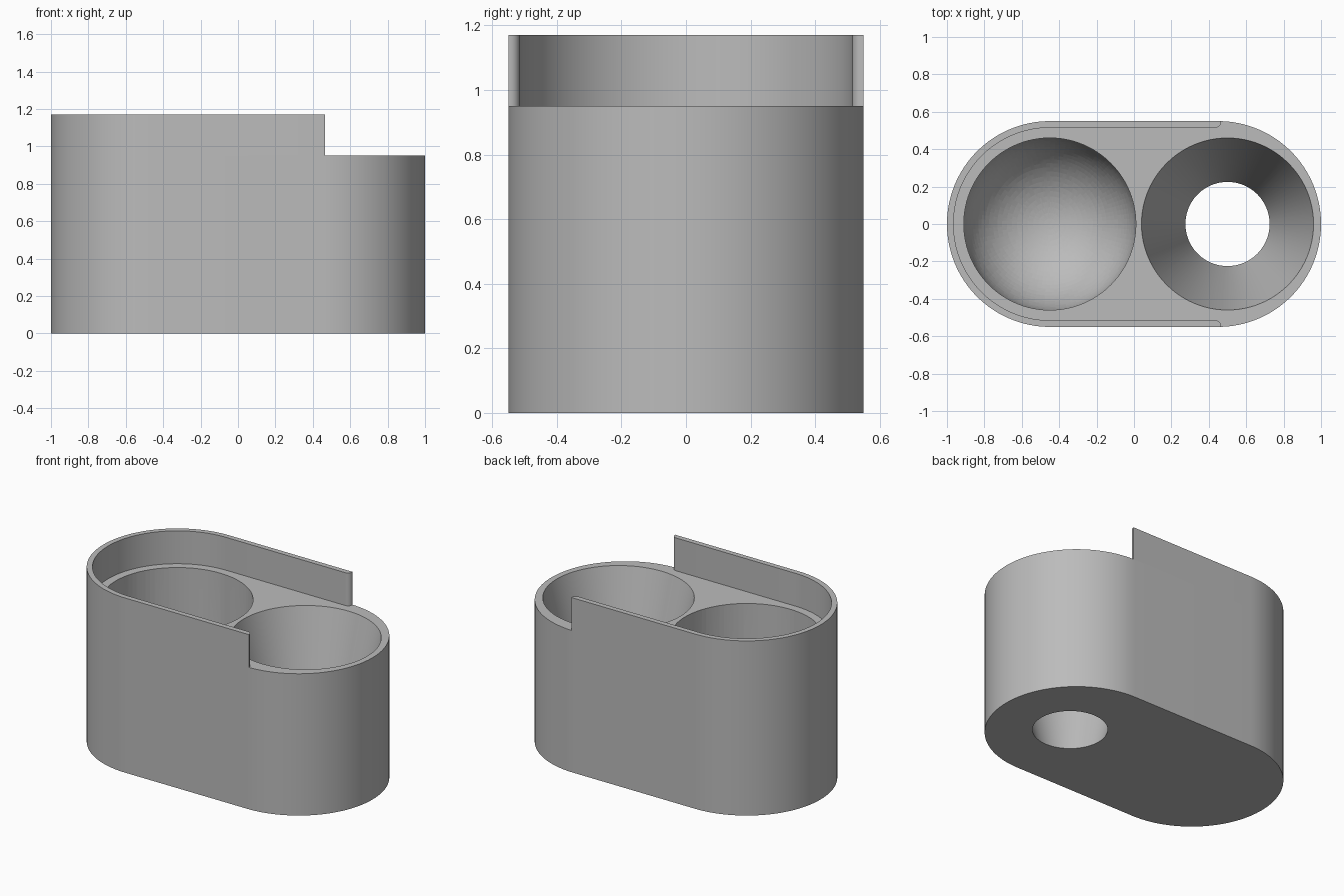
import bpy, bmesh, math

cube = bpy.data.objects.get("Cube")
if cube:
    bpy.data.objects.remove(cube)

R, HALF = 0.55, 0.45          # outer end radius, end centre offset
DECK, TOP = 0.95, 1.17        # deck height, guard wall height
WALL, WALL_END = 0.035, 0.465
BORE = 0.46                   # pocket radius

grey = bpy.data.materials.new("plain_grey")
grey.use_nodes = True
grey.diffuse_color = (0.5, 0.5, 0.5, 1)
grey.node_tree.nodes["Principled BSDF"].inputs["Base Color"].default_value = (0.5, 0.5, 0.5, 1)


def arc(cx, cy, r, a0, a1, n):
    angles = [math.radians(a0 + (a1 - a0) * i / n) for i in range(n + 1)]
    return [(cx + r * math.cos(a), cy + r * math.sin(a)) for a in angles]


def finish(name, bm):
    bmesh.ops.recalc_face_normals(bm, faces=bm.faces)
    mesh = bpy.data.meshes.new(name)
    bm.to_mesh(mesh)
    bm.free()
    obj = bpy.data.objects.new(name, mesh)
    bpy.context.collection.objects.link(obj)
    mesh.materials.append(grey)
    return obj


def prism(name, outline, z0, z1):
    bm = bmesh.new()
    base = bm.faces.new([bm.verts.new((x, y, z0)) for x, y in outline])
    top = bmesh.ops.extrude_face_region(bm, geom=[base])["geom"]
    verts = [v for v in top if isinstance(v, bmesh.types.BMVert)]
    bmesh.ops.translate(bm, verts=verts, vec=(0, 0, z1 - z0))
    return finish(name, bm)


def lathe(name, profile, cx, steps=96):
    bm = bmesh.new()
    verts = [bm.verts.new((cx + r, 0, z)) for r, z in profile]
    edges = [bm.edges.new(pair) for pair in zip(verts, verts[1:])]
    bmesh.ops.spin(bm, geom=verts + edges, cent=(cx, 0, 0), axis=(0, 0, 1),
                   angle=math.tau, steps=steps)
    bmesh.ops.remove_doubles(bm, verts=bm.verts, dist=0.0005)
    return finish(name, bm)


def smooth(obj):
    bpy.ops.object.select_all(action='DESELECT')
    obj.select_set(True)
    bpy.context.view_layer.objects.active = obj
    bpy.ops.object.shade_smooth_by_angle(angle=math.radians(30))


# Rounded body block
body = prism("body", arc(HALF, 0, R, -90, 90, 64) + arc(-HALF, 0, R, 90, 270, 64), 0, DECK)

# Round-bottomed pocket and tapering through hole
bowl = [(BORE, 1.05)] + arc(0, 0.55, BORE, 0, -90, 24)
bowl_cutter = lathe("bowl_cutter", [(0, 1.05)] + bowl, -HALF)
funnel_cutter = lathe("funnel_cutter", [(0, 1.05), (BORE, 1.05), (BORE, DECK),
                                        (0.225, 0), (0.225, -0.1), (0, -0.1)], 0.5)
for cutter in (bowl_cutter, funnel_cutter):
    mod = body.modifiers.new(cutter.name, 'BOOLEAN')
    mod.object, mod.operation, mod.solver = cutter, 'DIFFERENCE', 'EXACT'
    smooth(body)
    bpy.ops.object.modifier_apply(modifier=mod.name)
    bpy.data.objects.remove(cutter)
smooth(body)

# Guard wall around one end, with rounded inner tips
inner, tip = R - WALL, 0.03
outline = ([(WALL_END, R)] + arc(-HALF, 0, R, 90, 270, 64) + [(WALL_END, -R)]
           + arc(WALL_END - tip, -inner - tip, tip, 0, 90, 6)
           + arc(-HALF, 0, inner, 270, 90, 64)
           + arc(WALL_END - tip, inner + tip, tip, -90, 0, 6))
smooth(prism("guard_wall", outline, DECK, TOP))
